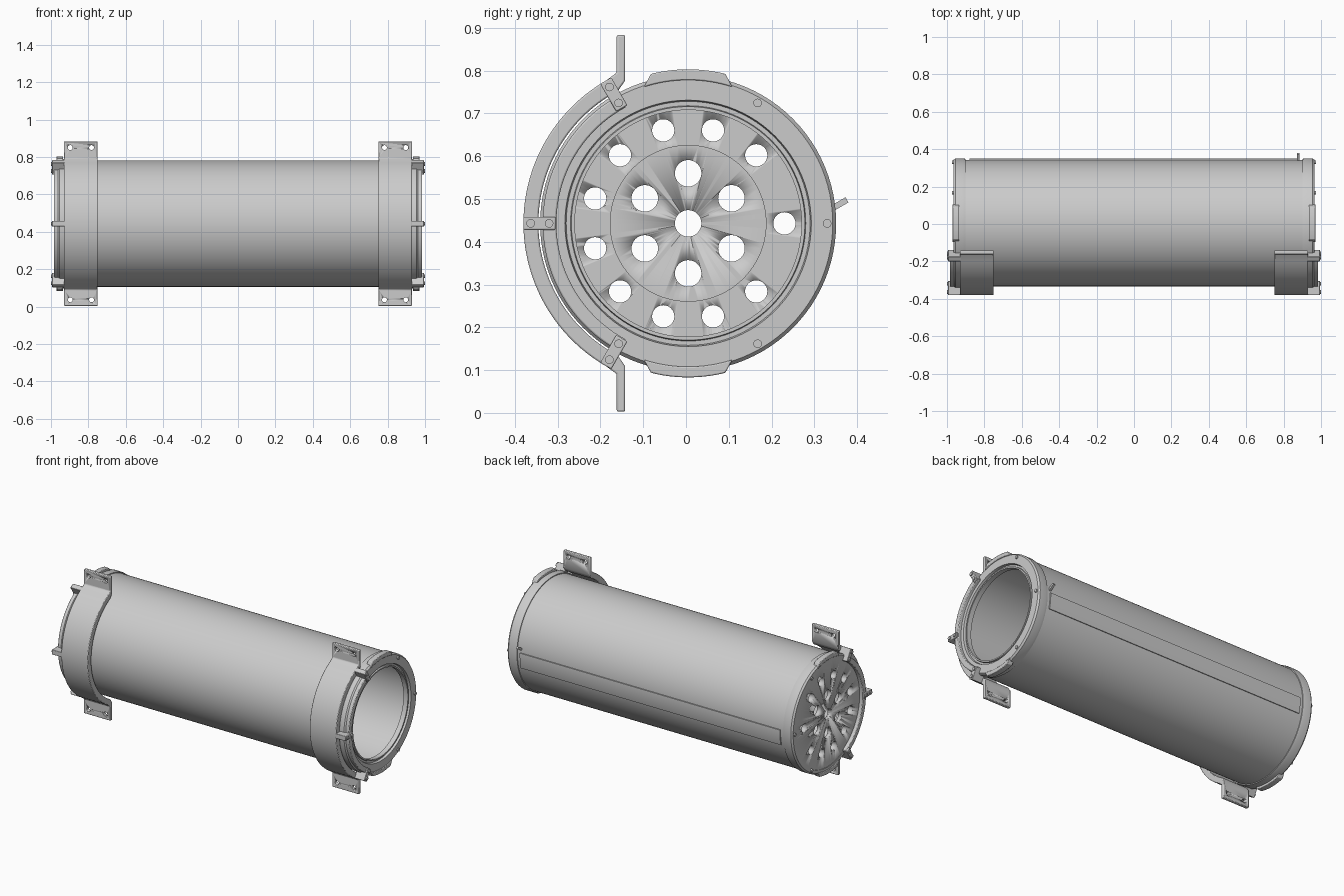
import bpy, bmesh
from math import radians, sin, cos, pi
from mathutils import Matrix, Vector

if "Cube" in bpy.data.objects:
    bpy.data.objects.remove(bpy.data.objects["Cube"])

CY, CZ = 0.005, 0.443   # axis of the tube (runs along x)


def pt(r, deg, x=0.0):
    a = radians(deg)
    return Vector((x, CY + r * cos(a), CZ + r * sin(a)))


def finish(name, bm, bevel=0.0):
    bmesh.ops.recalc_face_normals(bm, faces=bm.faces)
    me = bpy.data.meshes.new(name)
    bm.to_mesh(me)
    bm.free()
    ob = bpy.data.objects.new(name, me)
    bpy.context.collection.objects.link(ob)
    bpy.ops.object.select_all(action='DESELECT')
    ob.select_set(True)
    bpy.context.view_layer.objects.active = ob
    bpy.ops.object.shade_smooth_by_angle(angle=radians(35))
    if bevel:
        m = ob.modifiers.new("bevel", 'BEVEL')
        m.width, m.segments, m.limit_method, m.angle_limit = bevel, 2, 'ANGLE', radians(40)
    return ob


def lathe(name, profile, n=96):
    """Closed (x, r) profile swept around the tube axis; r = 0 is welded."""
    bm = bmesh.new()
    rings = [[bm.verts.new(pt(r, 360 * i / n, x)) for x, r in profile] for i in range(n)]
    k = len(profile)
    for i in range(n):
        a, b = rings[i], rings[(i + 1) % n]
        for j in range(k):
            if profile[j][1] == 0 and profile[(j + 1) % k][1] == 0:
                continue
            bm.faces.new((a[j], a[(j + 1) % k], b[(j + 1) % k], b[j]))
    bmesh.ops.remove_doubles(bm, verts=bm.verts, dist=1e-5)
    bmesh.ops.dissolve_degenerate(bm, edges=bm.edges, dist=1e-6)
    return finish(name, bm)


def prism(name, outline, x0, x1, bevel=0.0):
    """Outline in the y-z plane, extruded along x."""
    bm = bmesh.new()
    f = bm.faces.new([bm.verts.new((x0, p[1], p[2])) for p in outline])
    ext = bmesh.ops.extrude_face_region(bm, geom=[f])
    bmesh.ops.translate(bm, vec=(x1 - x0, 0, 0),
                        verts=[g for g in ext['geom'] if isinstance(g, bmesh.types.BMVert)])
    return finish(name, bm, bevel)


def arc(r, a0, a1, n=40):
    return [pt(r, a0 + (a1 - a0) * i / n) for i in range(n + 1)]


def sector(name, r0, r1, a0, a1, x0, x1, bevel=0.0):
    return prism(name, arc(r1, a0, a1) + arc(r0, a1, a0), x0, x1, bevel)


def rods(name, items, axis, depth, n=24):
    """Several cylinders (centre, radius) along one axis, as one object."""
    bm = bmesh.new()
    rot = Matrix.Rotation(pi / 2, 4, 'Y' if axis == 'X' else 'X')
    for c, r in items:
        bmesh.ops.create_cone(bm, cap_ends=True, segments=n, radius1=r, radius2=r,
                              depth=depth, matrix=Matrix.Translation(c) @ rot)
    return finish(name, bm)


def cut(ob, cutter):
    m = ob.modifiers.new("holes", 'BOOLEAN')
    m.operation, m.object, m.solver = 'DIFFERENCE', cutter, 'EXACT'
    cutter.hide_render = True
    cutter.hide_viewport = True


# main tube with thin wall
lathe("tube", [(-0.92, 0.338), (0.92, 0.338), (0.92, 0.328), (-0.92, 0.328)], 128)

# lengthwise overlap strip on the back and its small latch pin
sector("seam_strip", 0.33, 0.345, -14, 2, -0.88, 0.88)
d = Vector((0, 0.86, 0.5))
w = Vector((0, -0.5, 0.86)) * 0.007
p0, p1 = Vector((0, 0.335, 0.474)), Vector((0, 0.335, 0.474)) + d * 0.048
prism("latch_pin", [p0 - w, p1 - w, p1 + w, p0 + w], 0.872, 0.886)

# open end: flange with stepped inner lip
lathe("open_end_flange", [(0.90, 0.33), (0.90, 0.343), (0.915, 0.346), (0.955, 0.346),
                          (0.965, 0.338), (0.965, 0.288), (0.95, 0.285), (0.95, 0.275),
                          (0.96, 0.273), (0.96, 0.265), (0.93, 0.265), (0.93, 0.33)])

# closed end: flange and perforated plate, recessed on its inner side
lathe("closed_end_flange", [(-0.90, 0.33), (-0.90, 0.343), (-0.915, 0.346),
                            (-0.955, 0.346), (-0.965, 0.338), (-0.965, 0.32), (-0.93, 0.32)])
plate = lathe("perforated_plate", [(-0.962, 0), (-0.962, 0.325), (-0.91, 0.325),
                                   (-0.91, 0.182), (-0.94, 0.182), (-0.94, 0)])
outer = [0, 45, 75, 105, 135, 165, 195, 225, 255, 285, 315]
holes = [(pt(0.225, a, -0.94), 0.026) for a in outer]
holes += [(pt(0.117, 30 + 60 * i, -0.94), 0.031) for i in range(6)]
holes.append((pt(0, 0, -0.94), 0.031))
cut(plate, rods("plate_hole_cutter", holes, 'X', 0.2, 32))

# outline of a mounting bracket: curved saddle with two upright flanges
top_tip = [Vector((0, -0.162, 0.795)), Vector((0, -0.162, 0.883)),
           Vector((0, -0.142, 0.883)), Vector((0, -0.142, 0.777))]
low_tip = [Vector((0, p.y, 2 * CZ - p.z)) for p in reversed(top_tip)]
saddle = arc(0.385, 240, 120, 56) + top_tip + arc(0.35, 118, 242, 56) + low_tip

for s, side in ((1, "right"), (-1, "left")):
    def span(a, b):
        return (a, b) if s > 0 else (-b, -a)

    # mounting bracket with four bolt holes
    bracket = prism(side + "_bracket", saddle, *span(0.75, 0.93), bevel=0.004)
    cut(bracket, rods(side + "_bracket_hole_cutter",
                      [(Vector((s * 0.84 + dx, -0.152, z)), 0.013)
                       for dx in (-0.057, 0.057) for z in (0.85, 0.036)], 'Y', 0.08))

    # raised pads at top and bottom of the flange
    for a, where in ((90, "top"), (270, "bottom")):
        pad = arc(0.36, a - 14, a + 14, 16) + arc(0.335, a + 18, a - 18, 16)
        prism(f"{side}_{where}_pad", pad, *span(0.935, 0.97), bevel=0.003)

    # front hoop and the link tabs that tie the flange to the bracket
    sector(side + "_hoop", 0.308, 0.34, 118, 242, *span(0.96, 0.985), bevel=0.004)
    for i, a in enumerate((120, 180, 240)):
        t = Vector((0, -sin(radians(a)), cos(radians(a)))) * 0.015
        lo, hi = pt(0.31, a), pt(0.385, a)
        prism(f"{side}_link_tab_{i + 1}", [lo - t, hi - t, hi + t, lo + t],
              *span(0.925, 0.994), bevel=0.003)
        rods(f"{side}_tab_bolts_{i + 1}",
             [(pt(r, a, s * 0.98), 0.010) for r in (0.325, 0.368)], 'X', 0.04, 16)

    # screws around the back of the flange
    rods(side + "_flange_screws", [(pt(0.325, a, s * 0.955), 0.010) for a in (-60, 0, 60)],
         'X', 0.035, 16)
